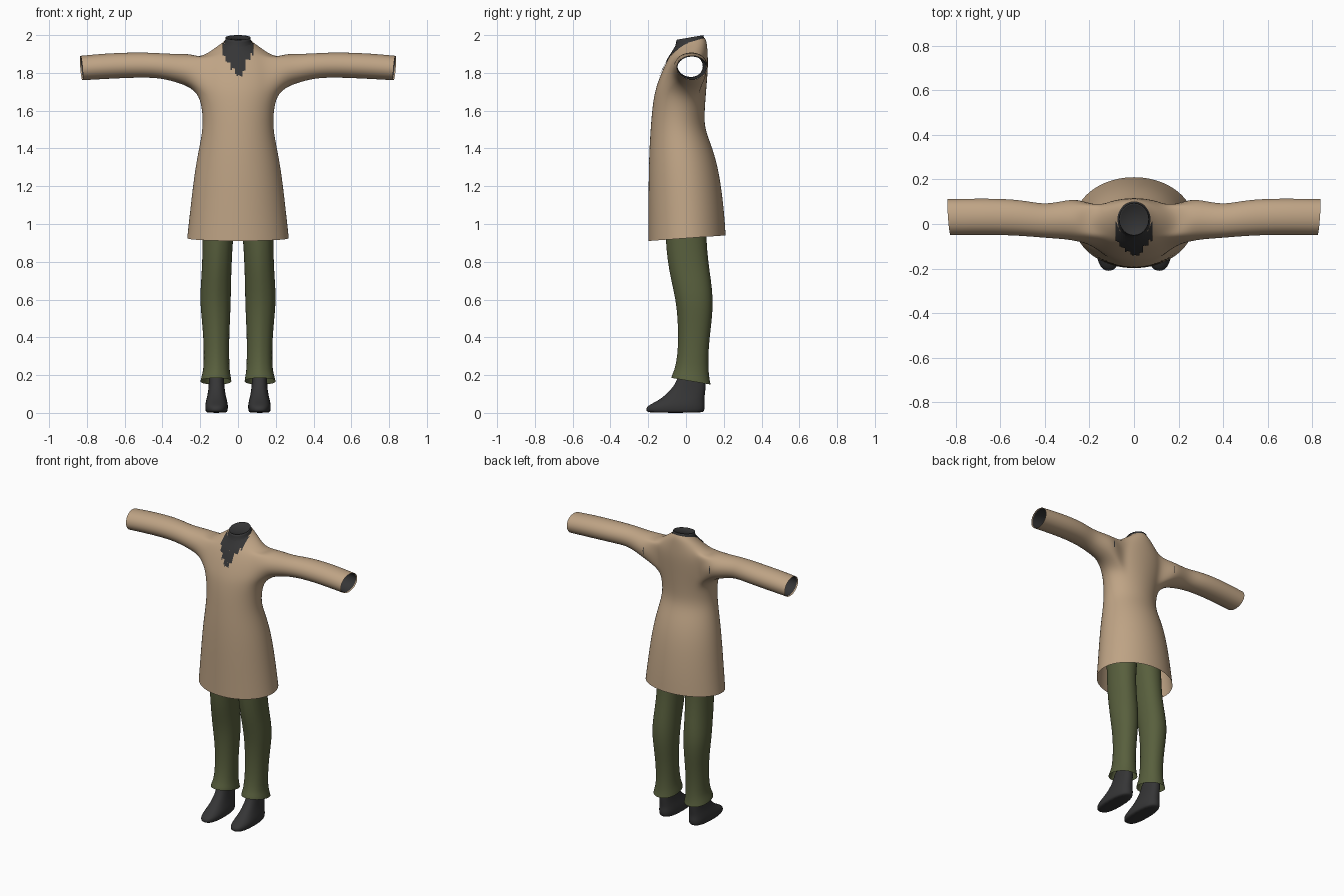
import bpy, bmesh, math, random
from mathutils import Vector
from mathutils.bvhtree import BVHTree

random.seed(4)
if "Cube" in bpy.data.objects:
    bpy.data.objects.remove(bpy.data.objects["Cube"], do_unlink=True)


def material(name, rgb):
    m = bpy.data.materials.new(name)
    m.use_nodes = True
    m.diffuse_color = (*rgb, 1)
    bsdf = m.node_tree.nodes["Principled BSDF"]
    bsdf.inputs["Base Color"].default_value = (*rgb, 1)
    bsdf.inputs["Roughness"].default_value = 0.8
    return m


TAN = material("tan wool", (0.52, 0.37, 0.235))
GREEN = material("olive cloth", (0.098, 0.115, 0.047))
DARK = material("charcoal", (0.036, 0.036, 0.037))


def finish(bm, name, mat, levels=1, mirror=False):
    bmesh.ops.recalc_face_normals(bm, faces=bm.faces[:])
    for f in bm.faces:
        f.smooth = True
    me = bpy.data.meshes.new(name)
    bm.to_mesh(me)
    bm.free()
    me.materials.append(mat)
    ob = bpy.data.objects.new(name, me)
    bpy.context.collection.objects.link(ob)
    if mirror:
        ob.modifiers.new("mirror", "MIRROR").use_mirror_merge = False
    if levels:
        sub = ob.modifiers.new("smooth", "SUBSURF")
        sub.levels = sub.render_levels = levels
    return ob


def spow(v, p):
    return math.copysign(abs(v) ** p, v)


def ring_z(bm, zf, zb, x0, x1, yf, yb, n=24, power=1.0):
    """Oval ring around z, tilted from zf at the front to zb at the back."""
    ring = []
    for i in range(n):
        a = math.tau * i / n
        c, s = spow(math.cos(a), power), spow(math.sin(a), power)
        ring.append(bm.verts.new(((x0 + x1) / 2 + (x1 - x0) / 2 * c,
                                  (yf + yb) / 2 + (yb - yf) / 2 * s,
                                  (zf + zb) / 2 + (zb - zf) / 2 * s)))
    return ring


def skin(bm, rings):
    for a, b in zip(rings, rings[1:]):
        for i in range(len(a)):
            j = (i + 1) % len(a)
            bm.faces.new((a[i], a[j], b[j], b[i]))


# Sleeve sections: x, bottom z, top z, front y, back y
SLEEVE = [(.25, 1.72, 1.902, -.08, .115), (.31, 1.745, 1.9, -.07, .108),
          (.40, 1.77, 1.904, -.064, .088), (.49, 1.775, 1.909, -.056, .108),
          (.60, 1.772, 1.908, -.051, .116), (.72, 1.766, 1.902, -.051, .116),
          (.829, 1.76, 1.891, -.052, .114)]


def sleeve_rings(bm, angles, side, scale=1.0, trim=0.0):
    rings = []
    for k, (x, z0, z1, yf, yb) in enumerate(SLEEVE):
        last = k == len(SLEEVE) - 1
        ring = []
        for a in angles:
            c, s = math.cos(a), math.sin(a)
            slant = (.006 * c + .005 * s - trim) if last else 0
            ring.append(bm.verts.new((side * (x + slant),
                                      (yf + yb) / 2 + (yb - yf) / 2 * scale * c,
                                      (z0 + z1) / 2 + (z1 - z0) / 2 * scale * s)))
        rings.append(ring)
    return rings


# Coat: body loft, armholes opened, sleeves joined on
BODY = [(.91, .94, .272, -.2, .212), (1.05, 1.05, .258, -.2, .205),
        (1.2, 1.2, .241, -.2, .188), (1.32, 1.32, .224, -.198, .166),
        (1.42, 1.42, .204, -.194, .135), (1.51, 1.51, .187, -.188, .098),
        (1.6, 1.6, .19, -.181, .1), (1.68, 1.68, .208, -.17, .106),
        (1.73, 1.73, .22, -.157, .11), (1.78, 1.78, .222, -.139, .114),
        (1.83, 1.83, .22, -.118, .117), (1.88, 1.88, .2, -.092, .117),
        (1.905, 1.945, .13, -.074, .113), (1.925, 1.97, .095, -.062, .108),
        (1.94, 1.986, .075, -.055, .1)]
bm = bmesh.new()
skin(bm, [ring_z(bm, zf, zb, -w, w, yf, yb) for zf, zb, w, yf, yb in BODY])
for side in (1, -1):
    hole = []
    for f in bm.faces:
        p = f.calc_center_median()
        if 1.68 < p.z < 1.88 and side * p.x > 0.14 and len(f.verts) == 4:
            hole.append(f)
    rim = {v for f in hole for v in f.verts
           if any(g not in hole for g in v.link_faces)}
    bmesh.ops.delete(bm, geom=hole, context="FACES")
    mid = Vector((0, -.012, 1.78))
    rim = sorted(rim, key=lambda v: math.atan2(v.co.z - mid.z, v.co.y - mid.y))
    angles = [math.atan2(v.co.z - mid.z, v.co.y - mid.y) for v in rim]
    n = len(rim)
    angles = [(a + angles[0] + math.tau * i / n) / 2 for i, a in enumerate(angles)]
    skin(bm, [rim] + sleeve_rings(bm, angles, side))
coat = finish(bm, "coat", TAN, 2)

# Shirt sleeves lining the coat sleeves
bm = bmesh.new()
skin(bm, sleeve_rings(bm, [math.tau * i / 20 for i in range(20)], 1, .94, .006))
finish(bm, "shirt_sleeves", DARK, 1, True)

# Collar with closed neck
bm = bmesh.new()
rings = [ring_z(bm, zf, zb, -w, w, yf, yb) for zf, zb, w, yf, yb in [
    (1.918, 1.968, .086, -.067, .1), (1.94, 1.98, .075, -.058, .096),
    (1.96, 1.99, .067, -.052, .094), (1.975, 2.0, .066, -.051, .093),
    (1.97, 1.994, .06, -.046, .087)]]
skin(bm, rings)
bm.faces.new(rings[-1])
finish(bm, "collar", DARK, 0)

# Ragged shirt front lying on the chest
tree = BVHTree.FromObject(coat, bpy.context.evaluated_depsgraph_get())
bm = bmesh.new()
COLS, STEP = 20, 0.0082


def chest_point(x, z):
    hit = tree.ray_cast(Vector((x, -1, z)), Vector((0, 1, 0)))
    if hit[0] is None or hit[0].y > 0.03:
        return None
    return hit[0] + Vector((0, -.004, .003))


def ragged_edge(x):
    for limit, z in ((.018, 1.785), (.042, 1.815), (.066, 1.86), (1, 1.895)):
        if abs(x - .003) < limit:
            return z + random.uniform(-.01, .01)


for i in range(COLS):
    xa = (i - COLS / 2) * STEP
    xb = xa + STEP
    low = ragged_edge((xa + xb) / 2)
    rows = 16
    for r in range(rows):
        za, zb = (low + (1.955 - low) * t / rows for t in (r, r + 1))
        pts = [chest_point(x, z) for x, z in ((xa, za), (xb, za), (xb, zb), (xa, zb))]
        if None not in pts:
            bm.faces.new([bm.verts.new(p) for p in pts])
bmesh.ops.remove_doubles(bm, verts=bm.verts[:], dist=.0003)
finish(bm, "shirt_front", DARK, 0)

# Trouser legs
LEG = [(.185, .15, .034, .2, -.075, .132), (.2, .175, .036, .196, -.072, .126),
       (.225, .22, .044, .184, -.058, .12), (.3, .3, .046, .182, -.042, .118),
       (.4, .4, .046, .184, -.038, .126), (.5, .5, .041, .193, -.041, .139),
       (.6, .6, .037, .203, -.052, .145), (.7, .7, .036, .196, -.075, .134),
       (.8, .8, .032, .19, -.095, .119), (.93, .93, .026, .188, -.106, .107),
       (1.08, 1.08, .006, .188, -.115, .11), (1.25, 1.25, .0, .18, -.11, .1)]
bm = bmesh.new()
rings = [ring_z(bm, *section, n=20, power=.92) for section in LEG]
skin(bm, rings)
bm.faces.new(rings[-1])
for ring in rings[:-2]:  # pressed crease down the front
    ring[15].co.y -= .006
finish(bm, "trouser_legs", GREEN, 1, True)

# Shoes
SHOE = [(0, 0, .062, .166, -.2, .09), (.008, .008, .055, .172, -.212, .098),
        (.03, .035, .052, .175, -.213, .102), (.045, .05, .054, .173, -.19, .1),
        (.065, .07, .058, .169, -.15, .098), (.09, .09, .064, .163, -.115, .1),
        (.125, .125, .07, .157, -.08, .104), (.16, .16, .073, .155, -.052, .107),
        (.23, .23, .075, .153, -.035, .103)]
bm = bmesh.new()
rings = [ring_z(bm, *section, n=20, power=.8) for section in SHOE]
skin(bm, rings)
bm.faces.new(rings[0])
bm.faces.new(rings[-1])
finish(bm, "shoes", DARK, 1, True)
